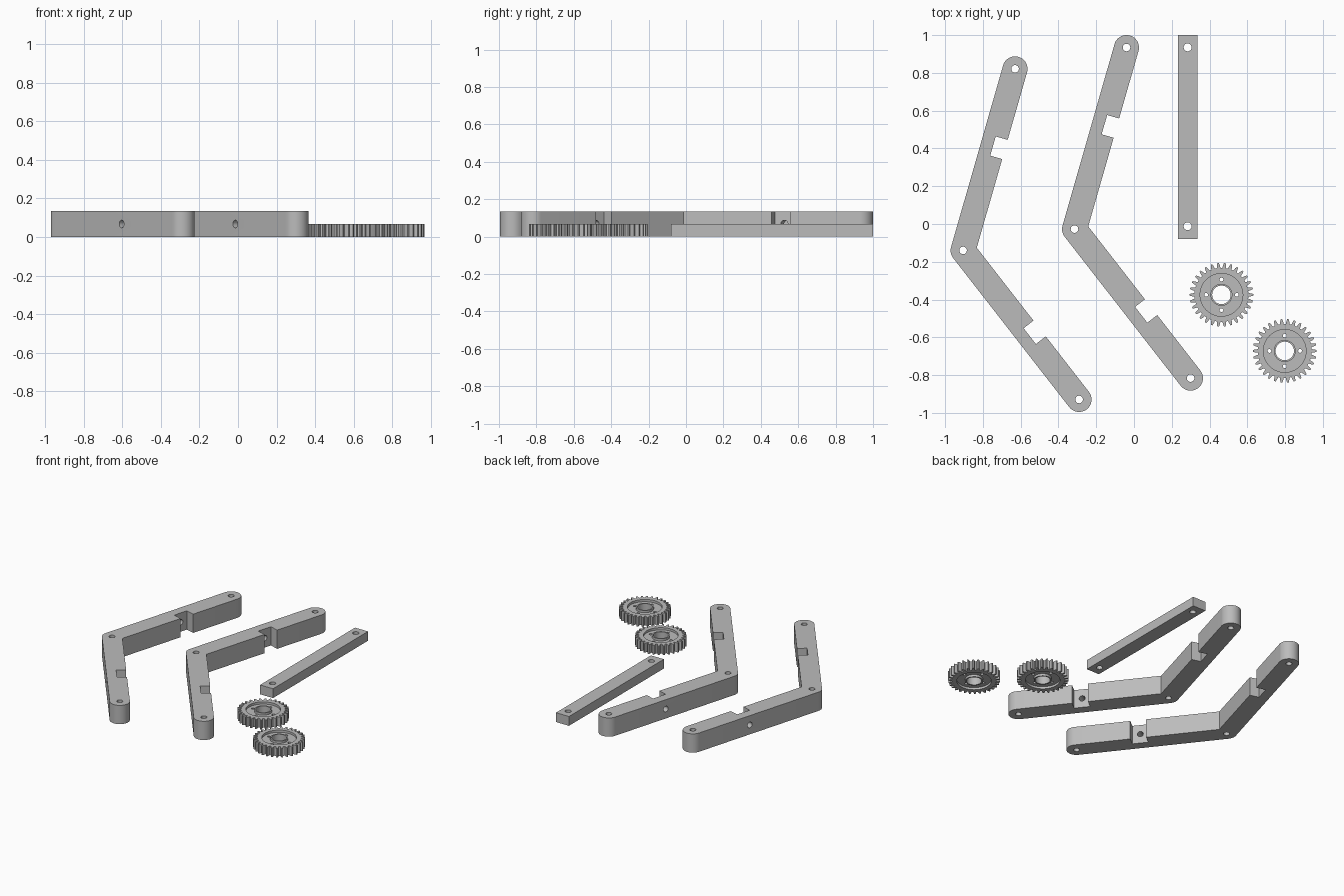
import bpy, bmesh, math
from mathutils import Vector, Matrix

if "Cube" in bpy.data.objects:
    bpy.data.objects.remove(bpy.data.objects["Cube"])

grey = bpy.data.materials.new("plain grey")
grey.diffuse_color = (0.5, 0.5, 0.5, 1)
grey.use_nodes = True
grey.node_tree.nodes["Principled BSDF"].inputs["Base Color"].default_value = grey.diffuse_color


def prism(name, pts, z0, z1):
    """Extrude a closed xy outline from z0 to z1."""
    bm = bmesh.new()
    low = [bm.verts.new((x, y, z0)) for x, y in pts]
    top = [bm.verts.new((x, y, z1)) for x, y in pts]
    bm.faces.new(low[::-1])
    bm.faces.new(top)
    n = len(pts)
    for i in range(n):
        j = (i + 1) % n
        bm.faces.new((low[i], low[j], top[j], top[i]))
    bmesh.ops.recalc_face_normals(bm, faces=bm.faces)
    me = bpy.data.meshes.new(name)
    bm.to_mesh(me)
    bm.free()
    me.materials.append(grey)
    ob = bpy.data.objects.new(name, me)
    bpy.context.collection.objects.link(ob)
    return ob


def arc(c, r, a0, a1, n):
    return [(c[0] + r * math.cos(a0 + (a1 - a0) * i / n),
             c[1] + r * math.sin(a0 + (a1 - a0) * i / n)) for i in range(n + 1)]


def circle(c, r, n=32):
    return arc(c, r, 0, math.tau, n)[:-1]


def cut(ob, cutters):
    """Subtract the cutters, then bake the result and smooth it by angle."""
    for c in cutters:
        m = ob.modifiers.new("cut", 'BOOLEAN')
        m.operation, m.solver, m.object = 'DIFFERENCE', 'EXACT', c
    bpy.context.view_layer.update()
    dg = bpy.context.evaluated_depsgraph_get()
    me = bpy.data.meshes.new_from_object(ob.evaluated_get(dg))
    ob.modifiers.clear()
    ob.data = me
    for c in cutters:
        bpy.data.objects.remove(c)
    for p in me.polygons:
        p.use_smooth = True
    me.set_sharp_from_angle(angle=math.radians(30))


# Bent arms: two rounded legs with a square notch on the inner side of each
R, H = 0.066, 0.135
UP, DOWN = math.atan2(0.96, 0.275), math.atan2(-0.79, 0.615)
N0, N1 = 0.522, 0.628
Q = math.pi / 2


def arm(name, ex, ey):
    def at(angle, d, off, side):
        return (ex + d * math.cos(angle) + off * math.cos(angle + side),
                ey + d * math.sin(angle) + off * math.sin(angle + side))

    mid, half = (UP + DOWN) / 2, (UP - DOWN) / 2
    tip_a, tip_b = at(UP, 1, 0, 0), at(DOWN, 1, 0, 0)
    pts = arc(tip_a, R, UP - Q, UP + Q, 24)
    pts += arc((ex, ey), R, UP + Q, DOWN - Q + math.tau, 10)
    pts += arc(tip_b, R, DOWN - Q, DOWN + Q, 24)
    pts += [at(DOWN, d, o, Q) for d, o in ((N1, R), (N1, 0), (N0, 0), (N0, R))]
    pts.append(at(mid, R / math.sin(half), 0, 0))
    pts += [at(UP, d, o, -Q) for d, o in ((N0, R), (N0, 0), (N1, 0), (N1, R))]
    ob = prism(name, pts, 0, H)
    # upright pivot holes and sideways holes through the notches
    cutters = [prism("hole_cutter", circle(c, 0.02), -0.1, 0.3)
               for c in (tip_a, (ex, ey), tip_b)]
    for ang in (UP, DOWN):
        c = prism("side_hole_cutter", circle((0, 0), 0.02), -0.1, 0.1)
        x, y = at(ang, (N0 + N1) / 2, 0, 0)
        c.matrix_world = (Matrix.Translation((x, y, H / 2))
                          @ Matrix.Rotation(ang, 4, 'Z') @ Matrix.Rotation(Q, 4, 'X'))
        cutters.append(c)
    cut(ob, cutters)


arm("left_bent_arm", -0.905, -0.14)
arm("middle_bent_arm", -0.315, -0.027)

# Straight bar with a hole near each end
T = 0.067
bar = prism("straight_bar", [(0.232, -0.08), (0.335, -0.08), (0.335, 1.0), (0.232, 1.0)], 0, T)
cut(bar, [prism("hole_cutter", circle((0.284, y), 0.021), -0.1, 0.2) for y in (-0.012, 0.935)])


# Spur gears: toothed rim, sunken web on both sides, hub, bore and four small holes
def ring(name, c, r0, r1, z0, z1):
    ob = prism(name, circle(c, r1, 64), z0, z1)
    core = prism("core_cutter", circle(c, r0, 48), z0 - 0.1, z1 + 0.1)
    cut(ob, [core])
    return ob


def gear(name, cx, cy, teeth=30):
    step = math.tau / teeth
    pts = []
    for i in range(teeth):
        a = i * step
        for r, f in ((0.143, -0.32), (0.156, -0.24), (0.169, -0.12),
                     (0.169, 0.12), (0.156, 0.24), (0.143, 0.32)):
            pts.append((cx + r * math.cos(a + f * step), cy + r * math.sin(a + f * step)))
    ob = prism(name, pts, 0, T)
    c = (cx, cy)
    cutters = [prism("bore_cutter", circle(c, 0.049, 48), -0.1, 0.2),
               ring("top_recess_cutter", c, 0.058, 0.113, T - 0.016, T + 0.05),
               ring("bottom_recess_cutter", c, 0.058, 0.113, -0.05, 0.016)]
    for i in range(4):
        h = (cx + 0.081 * math.cos(i * Q), cy + 0.081 * math.sin(i * Q))
        cutters.append(prism("bolt_hole_cutter", circle(h, 0.01, 20), -0.1, 0.2))
    cut(ob, cutters)


gear("upper_gear", 0.463, -0.375)
gear("lower_gear", 0.798, -0.672)
